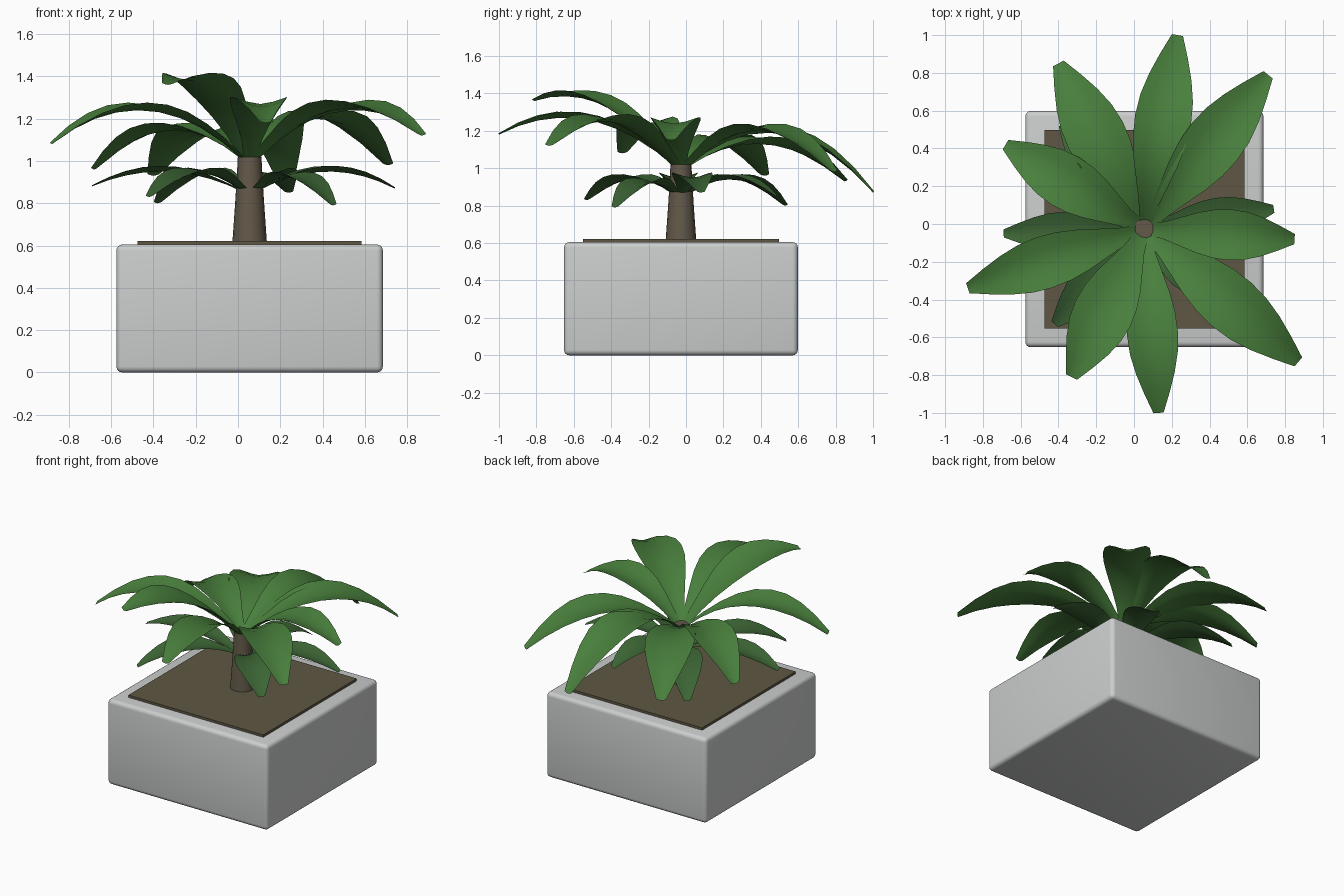
import bpy
import bmesh
import math
from mathutils import Vector

if "Cube" in bpy.data.objects:
    bpy.data.objects.remove(bpy.data.objects["Cube"], do_unlink=True)

CENTER = Vector((0.055, -0.027, 0))


def make_material(name, rgb):
    mat = bpy.data.materials.new(name)
    mat.use_nodes = True
    color = (*rgb, 1)
    mat.diffuse_color = color
    mat.node_tree.nodes["Principled BSDF"].inputs["Base Color"].default_value = color
    return mat


pot_grey = make_material("pale grey", (0.60, 0.62, 0.61))
soil_brown = make_material("soil brown", (0.115, 0.095, 0.058))
bark_brown = make_material("bark brown", (0.125, 0.10, 0.066))
leaf_green = make_material("leaf green", (0.065, 0.21, 0.045))
deep_green = make_material("deep green", (0.045, 0.13, 0.035))


def add_object(name, bm, mat, angle=40):
    mesh = bpy.data.meshes.new(name)
    bm.to_mesh(mesh)
    bm.free()
    mesh.materials.append(mat)
    obj = bpy.data.objects.new(name, mesh)
    bpy.context.collection.objects.link(obj)
    bpy.ops.object.select_all(action="DESELECT")
    obj.select_set(True)
    bpy.context.view_layer.objects.active = obj
    bpy.ops.object.shade_smooth_by_angle(angle=math.radians(angle))
    return obj


def add_box(name, size, bottom, mat, bevel=0):
    bm = bmesh.new()
    bmesh.ops.create_cube(bm, size=1)
    bmesh.ops.scale(bm, vec=size, verts=bm.verts)
    bmesh.ops.translate(bm, vec=CENTER + Vector((0, 0, bottom + size[2] / 2)), verts=bm.verts)
    if bevel:
        bmesh.ops.bevel(bm, geom=bm.edges[:], offset=bevel, segments=4,
                        profile=0.5, affect="EDGES")
    return add_object(name, bm, mat)


# Planter and soil
add_box("planter", (1.26, 1.25, 0.605), 0, pot_grey, 0.028)
add_box("soil", (1.06, 1.05, 0.03), 0.592, soil_brown)

# Tapered trunk, built as stacked rings
bm = bmesh.new()
SIDES = 16
rings = []
for z, radius in ((0.61, 0.082), (0.78, 0.070), (0.92, 0.061), (1.02, 0.056)):
    rings.append([bm.verts.new(CENTER + Vector((radius * math.cos(a), radius * math.sin(a), z)))
                  for a in (math.tau * i / SIDES for i in range(SIDES))])
for low, high in zip(rings, rings[1:]):
    for i in range(SIDES):
        j = (i + 1) % SIDES
        bm.faces.new((low[i], low[j], high[j], high[i]))
bm.faces.new(rings[-1])
bm.faces.new(rings[0][::-1])
add_object("trunk", bm, bark_brown)

# Arching leaf with a shallow fold along its middle
OUTLINE = (0.22, 0.36, 0.58, 0.80, 0.95, 1.0, 0.94, 0.76, 0.50, 0.20)
ACROSS = (-1, -0.5, 0, 0.5, 1)


def add_leaf(name, tip, base_z, peak_z, width, mat):
    flat = Vector((tip[0], tip[1], 0)) - CENTER
    out = flat.normalized()
    side = Vector((-out.y, out.x, 0))
    start = CENTER + out * 0.025
    run = flat.length - 0.025
    rise, drop = peak_z - base_z, tip[2] - base_z
    slope = 2 * (rise + math.sqrt(rise * (rise - drop)))
    bm = bmesh.new()
    rows = []
    for i, w in enumerate(OUTLINE):
        t = i / (len(OUTLINE) - 1)
        z = base_z + slope * t + (drop - slope) * t * t
        half = width * w / 2
        rows.append([bm.verts.new(start + out * run * t + side * half * s
                                  + Vector((0, 0, z + 0.26 * half * abs(s) ** 1.5)))
                     for s in ACROSS])
    for a, b in zip(rows, rows[1:]):
        for k in range(len(ACROSS) - 1):
            bm.faces.new((a[k], b[k], b[k + 1], a[k + 1]))
    # Turn the surface to face upward
    bm.normal_update()
    if sum(f.normal.z for f in bm.faces) < 0:
        bmesh.ops.reverse_faces(bm, faces=bm.faces)
    add_object(name, bm, mat, 60)


# Crown leaves: tip position, peak height, width
crown = (
    ((0.23, 1.00, 0.87), 1.19, 0.30),
    ((0.71, 0.79, 0.98), 1.20, 0.31),
    ((0.85, -0.08, 1.15), 1.24, 0.27),
    ((0.87, -0.73, 1.12), 1.25, 0.31),
    ((0.13, -1.00, 1.18), 1.27, 0.27),
    ((-0.33, -0.81, 1.36), 1.385, 0.32),
    ((-0.88, -0.34, 1.08), 1.24, 0.28),
    ((-0.68, 0.42, 0.96), 1.145, 0.29),
    ((-0.40, 0.85, 0.93), 1.13, 0.32),
)
for n, (tip, peak, width) in enumerate(crown):
    add_leaf(f"crown_leaf_{n + 1}", tip, 1.0, peak, width, leaf_green)

# Lower leaves
lower = (
    ((0.74, 0.08, 0.87), 0.95, 0.21),
    ((0.45, -0.38, 0.79), 0.92, 0.24),
    ((-0.42, -0.53, 0.83), 0.94, 0.23),
    ((-0.69, -0.05, 0.88), 0.95, 0.21),
    ((-0.38, 0.53, 0.80), 0.94, 0.23),
    ((0.24, 0.48, 0.85), 0.94, 0.22),
)
for n, (tip, peak, width) in enumerate(lower):
    add_leaf(f"lower_leaf_{n + 1}", tip, 0.85, peak, width, deep_green)
